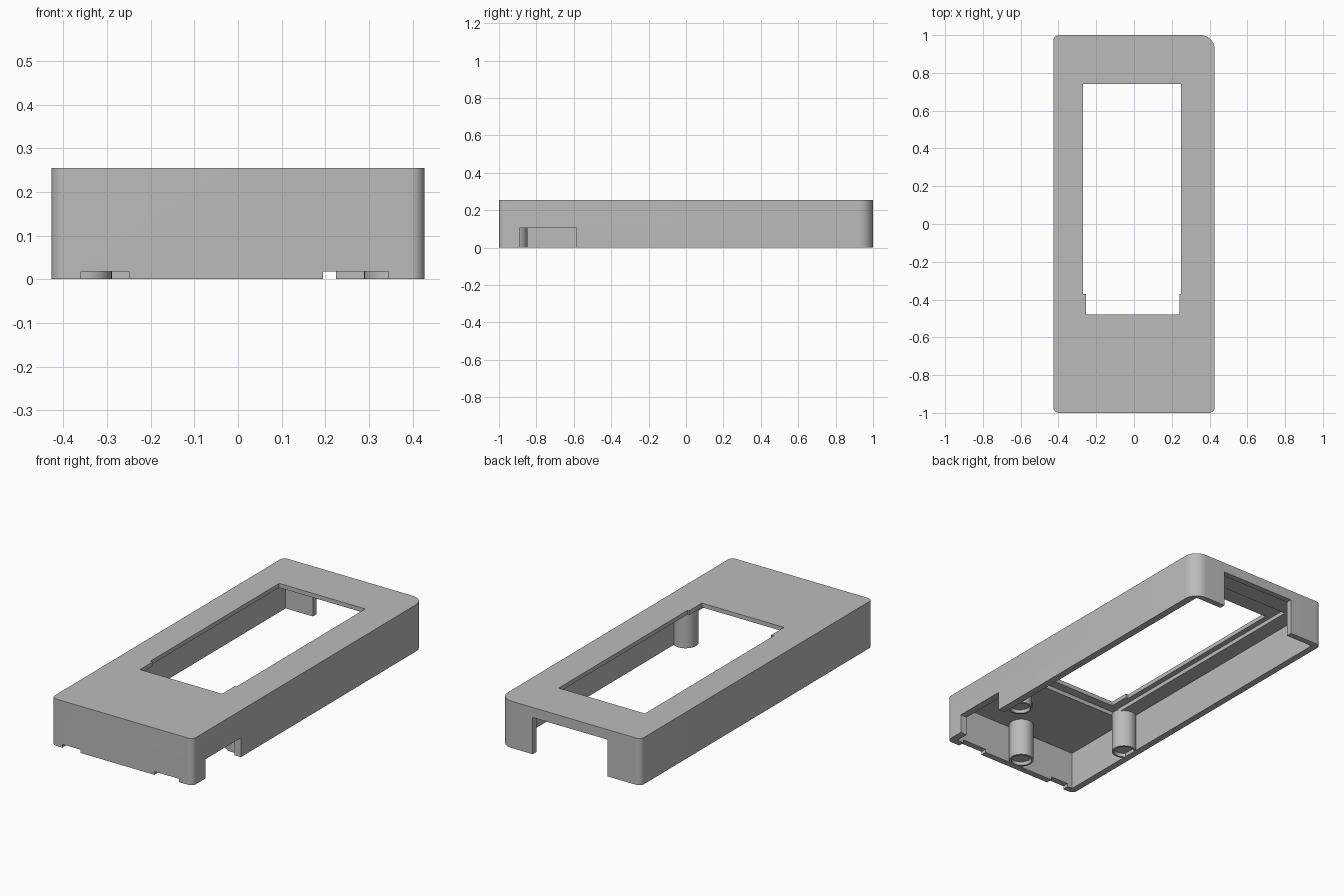
import bpy, bmesh
from math import sin, cos, pi, radians

cube = bpy.data.objects.get("Cube")
if cube:
    bpy.data.objects.remove(cube, do_unlink=True)

GREY = (0.5, 0.5, 0.5, 1.0)
grey = bpy.data.materials.new("light grey plastic")
grey.use_nodes = True
grey.diffuse_color = GREY
grey.node_tree.nodes["Principled BSDF"].inputs["Base Color"].default_value = GREY


def prism(name, outline, z0, z1):
    """Extrude a flat outline between two heights."""
    bm = bmesh.new()
    face = bm.faces.new([bm.verts.new((x, y, z0)) for x, y in outline])
    top = bmesh.ops.extrude_face_region(bm, geom=[face])["geom"]
    verts = [v for v in top if isinstance(v, bmesh.types.BMVert)]
    bmesh.ops.translate(bm, verts=verts, vec=(0, 0, z1 - z0))
    bmesh.ops.recalc_face_normals(bm, faces=bm.faces)
    mesh = bpy.data.meshes.new(name)
    bm.to_mesh(mesh)
    bm.free()
    mesh.materials.append(grey)
    obj = bpy.data.objects.new(name, mesh)
    bpy.context.collection.objects.link(obj)
    return obj


def box(name, x0, x1, y0, y1, z0, z1):
    return prism(name, [(x0, y0), (x1, y0), (x1, y1), (x0, y1)], z0, z1)


def circle(x, y, r, n=40):
    return [(x + r * cos(2 * pi * i / n), y + r * sin(2 * pi * i / n)) for i in range(n)]


def rounded(corners, steps=10):
    """Outline from (x, y, radius, start angle) for each corner."""
    pts = []
    for x, y, r, start in corners:
        a0 = radians(start)
        cx = x - r * (1 if cos(a0 + pi / 4) > 0 else -1)
        cy = y - r * (1 if sin(a0 + pi / 4) > 0 else -1)
        for i in range(steps + 1):
            a = a0 + pi / 2 * i / steps
            pts.append((cx + r * cos(a), cy + r * sin(a)))
    return pts


def finish(obj, cutters):
    """Cut the shapes away, then smooth the curved faces."""
    for cutter in cutters:
        cutter.hide_render = True
        mod = obj.modifiers.new("cut", 'BOOLEAN')
        mod.operation = 'DIFFERENCE'
        mod.solver = 'EXACT'
        mod.object = cutter
    bpy.context.view_layer.update()
    graph = bpy.context.evaluated_depsgraph_get()
    mesh = bpy.data.meshes.new_from_object(obj.evaluated_get(graph))
    obj.modifiers.clear()
    obj.data = mesh
    for cutter in cutters:
        bpy.data.objects.remove(cutter, do_unlink=True)
    for poly in mesh.polygons:
        poly.use_smooth = True
    mesh.set_sharp_from_angle(angle=radians(30))


# Shell with one larger back corner
shell = prism("case_shell", rounded([
    (0.427, 1, 0.075, 0), (-0.427, 1, 0.03, 90),
    (-0.427, -1, 0.03, 180), (0.427, -1, 0.03, 270)]), 0, 0.255)

finish(shell, [
    box("cavity", -0.39, 0.387, -0.965, 0.967, -0.1, 0.21),
    # Screen window, with a narrower strip at its front end
    box("window", -0.27, 0.25, -0.37, 0.74, 0.1, 0.4),
    box("window_front", -0.255, 0.24, -0.48, -0.3, 0.1, 0.4),
    # Shallow seat for the screen under the top plate
    box("screen_seat", -0.3, 0.285, -0.53, 0.86, 0.1, 0.232),
    # Openings in the side walls
    box("back_opening", -0.225, 0.225, 0.9, 1.1, -0.1, 0.2),
    box("side_opening", 0.3, 0.6, -0.89, -0.585, -0.1, 0.105),
    box("front_notch_right", -0.36, -0.25, -1.1, -0.9, -0.1, 0.018),
    box("front_notch_left", 0.195, 0.345, -1.1, -0.9, -0.1, 0.018),
])

# Mounting posts with a shallow socket in the lower end
for name, x, y in (("front_post", 0.0, -0.91),
                   ("right_post", -0.352, -0.5),
                   ("left_post", 0.352, -0.5)):
    post = prism(name, circle(x, y, 0.063), 0, 0.22)
    finish(post, [prism("socket", circle(x, y, 0.052), -0.1, 0.02)])
